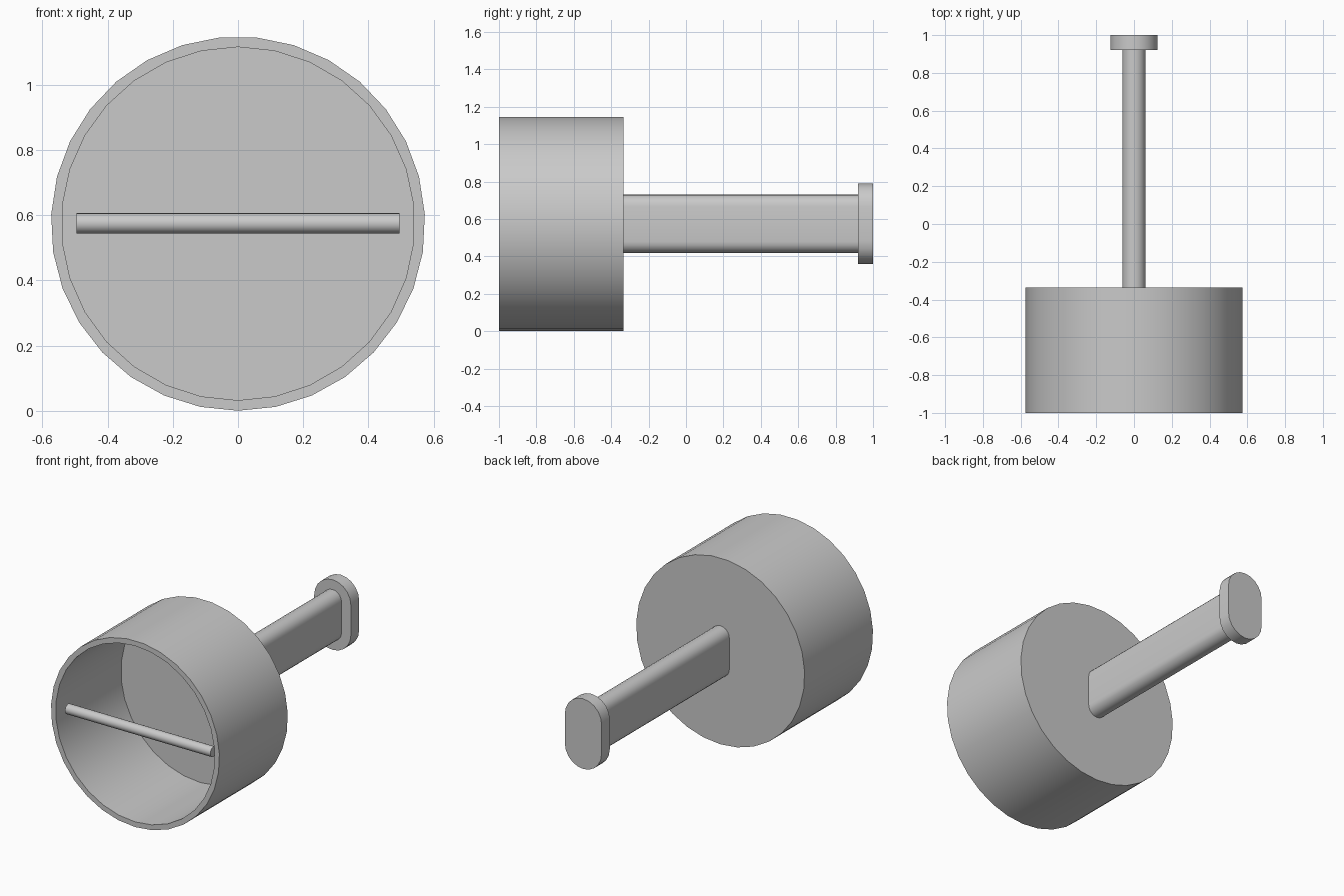
import bpy, bmesh, math

cube = bpy.data.objects.get("Cube")
if cube:
    bpy.data.objects.remove(cube, do_unlink=True)

AXIS_Z = 0.574

grey = bpy.data.materials.new("plain grey")
grey.use_nodes = True
grey.diffuse_color = (0.59, 0.59, 0.59, 1)
grey.node_tree.nodes["Principled BSDF"].inputs["Base Color"].default_value = grey.diffuse_color


def finish(name, bm):
    bmesh.ops.recalc_face_normals(bm, faces=bm.faces)
    mesh = bpy.data.meshes.new(name)
    bm.to_mesh(mesh)
    bm.free()
    mesh.materials.append(grey)
    obj = bpy.data.objects.new(name, mesh)
    bpy.context.collection.objects.link(obj)
    bpy.ops.object.select_all(action='DESELECT')
    obj.select_set(True)
    bpy.context.view_layer.objects.active = obj
    bpy.ops.object.shade_smooth_by_angle(angle=math.radians(35))
    return obj


def ring(bm, radius, sides, y):
    """Circle of vertices around the y axis, first one at the bottom."""
    turn = 2 * math.pi / sides
    return [bm.verts.new((radius * math.sin(i * turn), y, AXIS_Z - radius * math.cos(i * turn)))
            for i in range(sides)]


def bridge(bm, a, b):
    n = len(a)
    for i in range(n):
        j = (i + 1) % n
        bm.faces.new((a[i], a[j], b[j], b[i]))


def drum(name, outer, inner, front, back, floor, sides=30):
    """Open cup: the outer wall has one side more than the inner wall."""
    bm = bmesh.new()
    out_front, out_back = ring(bm, outer, sides + 1, front), ring(bm, outer, sides + 1, back)
    in_front, in_back = ring(bm, inner, sides, front), ring(bm, inner, sides, floor)
    bridge(bm, out_front, out_back)
    bridge(bm, in_front, in_back)
    bm.faces.new(out_back)
    bm.faces.new(in_back)
    # Front rim: quads up both halves, one triangle at the top
    top = sides // 2
    bm.faces.new((out_front[top], out_front[top + 1], in_front[top]))
    for i in range(sides):
        o = i if i < top else i + 1
        bm.faces.new((out_front[o], out_front[(o + 1) % (sides + 1)],
                      in_front[(i + 1) % sides], in_front[i]))
    return finish(name, bm)


def stadium(name, half_width, half_height, front, back, steps=10):
    """Upright slot-shaped outline extruded along y."""
    bm = bmesh.new()
    straight = half_height - half_width
    loops = []
    for y in (front, back):
        loop = []
        for side in (1, -1):
            for i in range(steps + 1):
                a = math.pi * i / steps
                loop.append(bm.verts.new((side * half_width * math.cos(a), y,
                                          AXIS_Z + side * (straight + half_width * math.sin(a)))))
        loops.append(loop)
        bm.faces.new(loop)
    bridge(bm, *loops)
    return finish(name, bm)


# Hollow drum, open towards the front
drum("drum", 0.574, 0.542, -1.0, -0.335, -0.366)

# Handle and its end cap
stadium("handle", 0.061, 0.156, -0.335, 0.92)
stadium("end_cap", 0.125, 0.216, 0.92, 1.0)

# Thin rod across the open mouth
bm = bmesh.new()
bmesh.ops.create_cone(bm, cap_ends=True, segments=20, radius1=0.031, radius2=0.031, depth=0.99)
rod = finish("cross_rod", bm)
rod.rotation_euler = (0, math.pi / 2, 0)
rod.location = (0, -0.945, AXIS_Z + 0.001)
